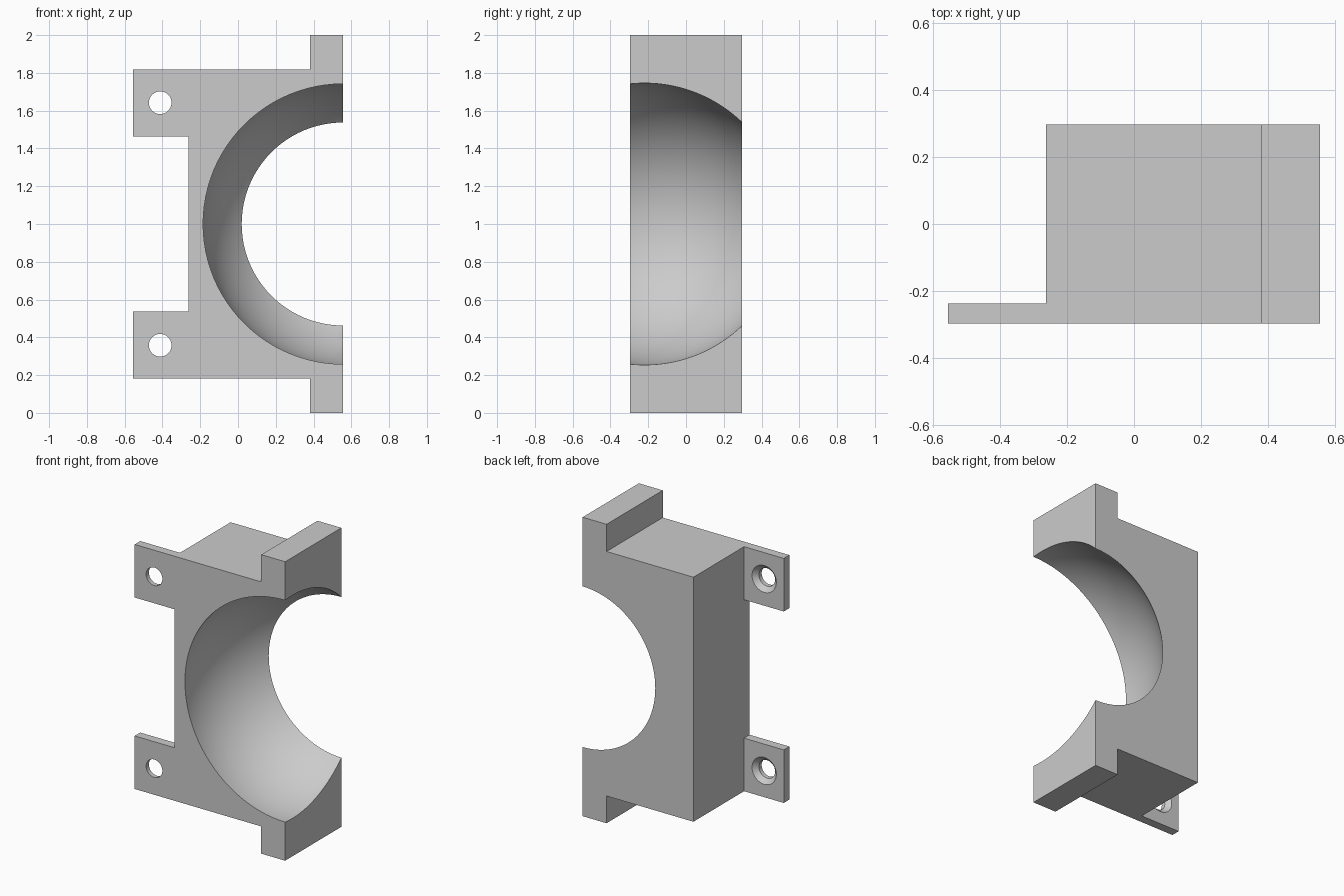
import bpy
import bmesh
from math import radians
from mathutils import Matrix, Vector

if "Cube" in bpy.data.objects:
    bpy.data.objects.remove(bpy.data.objects["Cube"])

grey = bpy.data.materials.new("plain grey")
grey.use_nodes = True
grey.diffuse_color = (0.6, 0.6, 0.6, 1)
grey.node_tree.nodes["Principled BSDF"].inputs["Base Color"].default_value = (0.6, 0.6, 0.6, 1)

FRONT, BACK = -0.297, 0.297
EAR_BACK = -0.238
LEFT, RIGHT, WALL = 0.557, -0.557, -0.263
MID = 1.0


def make_object(name, bm):
    bmesh.ops.recalc_face_normals(bm, faces=bm.faces)
    mesh = bpy.data.meshes.new(name)
    bm.to_mesh(mesh)
    bm.free()
    mesh.materials.append(grey)
    obj = bpy.data.objects.new(name, mesh)
    bpy.context.collection.objects.link(obj)
    return obj


def extrude_profile(name, points, y0, y1):
    """Extrude an outline in x and z along y."""
    bm = bmesh.new()
    face = bm.faces.new([bm.verts.new((x, y0, z)) for x, z in points])
    new = bmesh.ops.extrude_face_region(bm, geom=[face])["geom"]
    verts = [v for v in new if isinstance(v, bmesh.types.BMVert)]
    bmesh.ops.translate(bm, verts=verts, vec=(0, y1 - y0, 0))
    return make_object(name, bm)


def lathe(name, profile, centre, steps):
    """Spin (radius, y) points about the y axis through centre."""
    bm = bmesh.new()
    verts = [bm.verts.new((r, y, 0)) for r, y in profile]
    edges = [bm.edges.new(pair) for pair in zip(verts, verts[1:])]
    bmesh.ops.spin(bm, geom=verts + edges, cent=(0, 0, 0), axis=(0, 1, 0),
                   angle=radians(360), steps=steps)
    bmesh.ops.remove_doubles(bm, verts=bm.verts, dist=1e-5)
    bmesh.ops.translate(bm, verts=bm.verts, vec=Vector(centre))
    return make_object(name, bm)


def cut(target, cutter):
    mod = target.modifiers.new("cut", 'BOOLEAN')
    mod.operation, mod.solver, mod.object = 'DIFFERENCE', 'EXACT', cutter
    bpy.context.view_layer.objects.active = target
    bpy.ops.object.modifier_apply(modifier=mod.name)
    bpy.data.objects.remove(cutter)


# Body with end flanges and mounting ears, mirrored about mid height
upper = [(WALL, 1.463), (RIGHT, 1.463), (RIGHT, 1.818),
         (0.38, 1.818), (0.38, 2.0), (LEFT, 2.0)]
lower = [(x, 2 * MID - z) for x, z in reversed(upper)]
body = extrude_profile("bearing_half_housing", upper + lower, FRONT, BACK)

# Thin the ears from behind
cut(body, extrude_profile("ear_relief", [(-0.8, -0.2), (WALL, -0.2), (WALL, 2.2), (-0.8, 2.2)],
                          EAR_BACK, 0.5))

# Spherical seat
bm = bmesh.new()
bmesh.ops.create_uvsphere(bm, u_segments=96, v_segments=64, radius=0.746,
                          matrix=Matrix.Translation((LEFT, -0.22, MID))
                          @ Matrix.Rotation(radians(90), 4, 'X'))
cut(body, make_object("ball_seat", bm))

# Countersunk screw holes
for side in (-1, 1):
    profile = [(0, -0.4), (0.06, -0.4), (0.06, -0.268), (0.09, EAR_BACK), (0.09, -0.1), (0, -0.1)]
    cut(body, lathe("screw_hole", profile, (-0.412, 0, MID + side * 0.642), 40))

# Smooth curved surfaces, crisp edges
bpy.ops.object.select_all(action='DESELECT')
body.select_set(True)
bpy.context.view_layer.objects.active = body
bpy.ops.object.shade_smooth_by_angle(angle=radians(25))
